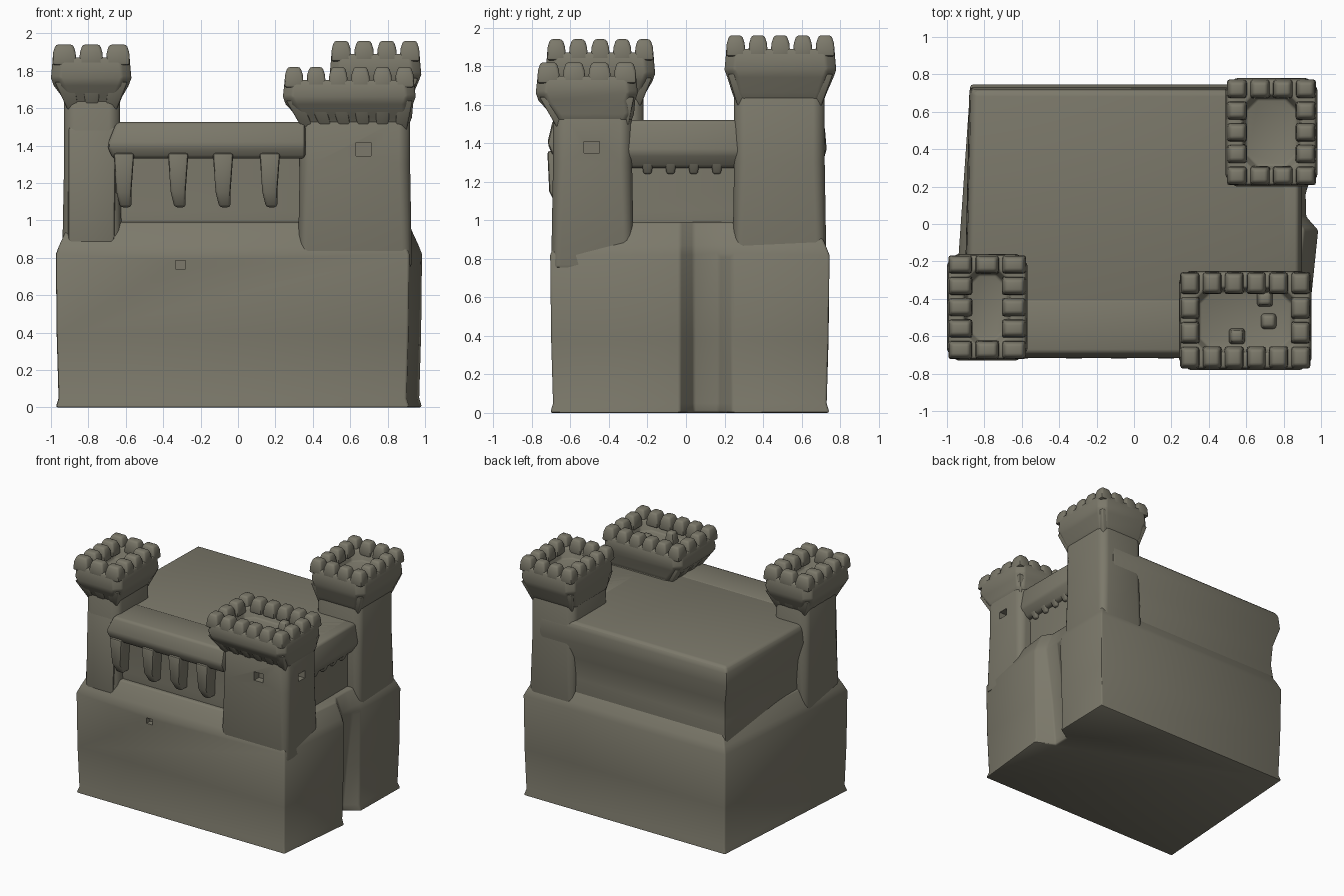
import bpy, bmesh
from math import radians

cube = bpy.data.objects.get("Cube")
if cube:
    bpy.data.objects.remove(cube, do_unlink=True)

# One weathered stone colour
stone = bpy.data.materials.new("olive_grey_stone")
stone.use_nodes = True
STONE = (0.2, 0.19, 0.145, 1)
stone.diffuse_color = STONE
bsdf = stone.node_tree.nodes["Principled BSDF"]
bsdf.inputs["Base Color"].default_value = STONE
bsdf.inputs["Roughness"].default_value = 0.9


def rect(r, inset=0, cut=0):
    """Rectangle outline (x0, x1, y0, y1), optionally with cut corners."""
    x0, x1, y0, y1 = r[0] + inset, r[1] - inset, r[2] + inset, r[3] - inset
    if not cut:
        return [(x0, y0), (x1, y0), (x1, y1), (x0, y1)]
    return [(x0 + cut, y0), (x1 - cut, y0), (x1, y0 + cut), (x1, y1 - cut),
            (x1 - cut, y1), (x0 + cut, y1), (x0, y1 - cut), (x0, y0 + cut)]


def around(cx, cy, hx, hy):
    return rect((cx - hx, cx + hx, cy - hy, cy + hy))


def loft(name, stacks, soft=0.02):
    """Closed shells, each a stack of (outline, height) rings, with soft edges."""
    bm = bmesh.new()
    for stack in stacks:
        rings = [[bm.verts.new((x, y, z)) for x, y in pts] for pts, z in stack]
        n = len(rings[0])
        for a, b in zip(rings, rings[1:]):
            for i in range(n):
                j = (i + 1) % n
                bm.faces.new((a[i], a[j], b[j], b[i]))
        bm.faces.new(rings[0][::-1])
        bm.faces.new(rings[-1])
    bmesh.ops.recalc_face_normals(bm, faces=bm.faces[:])
    if soft:
        edges = [e for e in bm.edges if e.calc_face_angle(0) > radians(28)]
        bmesh.ops.bevel(bm, geom=edges, offset=soft, segments=2, profile=0.5,
                        affect='EDGES', clamp_overlap=True)
    mesh = bpy.data.meshes.new(name)
    bm.to_mesh(mesh)
    bm.free()
    mesh.materials.append(stone)
    obj = bpy.data.objects.new(name, mesh)
    bpy.context.collection.objects.link(obj)
    return obj


def select(obj):
    bpy.ops.object.select_all(action='DESELECT')
    obj.select_set(True)
    bpy.context.view_layer.objects.active = obj


def carve(obj, *boxes):
    """Sink rectangular openings into a part."""
    for r, z0, z1 in boxes:
        cutter = loft("opening_cutter", [[(rect(r), z0), (rect(r), z1)]], 0)
        cutter.hide_render = True
        mod = obj.modifiers.new("opening", 'BOOLEAN')
        mod.operation, mod.solver, mod.object = 'DIFFERENCE', 'EXACT', cutter
        select(obj)
        bpy.ops.object.modifier_apply(modifier=mod.name)
        bpy.data.objects.remove(cutter, do_unlink=True)


def rim_cells(r, n, m):
    """Centres and half sizes of the border cells of an n by m grid."""
    w, d = (r[1] - r[0]) / n, (r[3] - r[2]) / m
    return [(r[0] + (i + .5) * w, r[2] + (j + .5) * d, w / 2, d / 2)
            for i in range(n) for j in range(m)
            if i in (0, n - 1) or j in (0, m - 1)]


def tower(name, shaft, head, base, flare, brim, top):
    """Shaft, flared hollow head, bracket ring and battlements."""
    body = loft(name + "_shaft", [[(rect(shaft, -.01, .03), base),
                                   (rect(shaft, 0, .04), 1.3),
                                   (rect(shaft, 0, .04), flare + .06)]])
    loft(name + "_head", [[(rect(shaft, .01, .04), flare),
                           (rect(shaft, -.01, .04), flare + .05),
                           (rect(head, .015, .05), brim),
                           (rect(head, 0, .05), brim + .04),
                           (rect(head, .01, .05), top - .07),
                           (rect(head, .09, .06), top - .07),
                           (rect(head, .11, .06), top - .15)]], .012)
    n, m = (max(3, round((head[k + 1] - head[k]) / .125)) for k in (0, 2))
    loft(name + "_battlements", [
        [(around(x, y, hx - .006, hy - .006), top - .11),
         (around(x, y, hx - .012, hy - .012), top - .04),
         (around(x, y, hx - .025, hy - .025), top)]
        for x, y, hx, hy in rim_cells(head, n, m)], .014)
    low, high = rim_cells(shaft, n, m), rim_cells(head, n, m)
    loft(name + "_brackets", [
        [(around(a[0], a[1], a[2] * .6, a[3] * .6), flare - .02),
         (around(b[0], b[1], b[2] * .72, b[3] * .72), brim + .02)]
        for a, b in zip(low, high)], .008)
    return body


# Lower block, with a tapering groove in the right wall
def footing(g, groove):
    return [(-.97 + g, -.7 + g), (.91 - g, -.7 + g), (.98 - g, -.03),
            (groove, .04), (groove, .17), (.94 - g, .24),
            (.95 - g, .74 - g), (-.87 + g, .74 - g)]


lower = loft("lower_block", [[(footing(-.005, .83), 0), (footing(.01, .83), .05),
                              (footing(0, .86), .38), (footing(-.005, .92), .82),
                              (footing(.015, .91), .87), (footing(.07, .86), .99)]], .012)
carve(lower, ((-.335, -.28, -.8, -.66), .74, .785))


# Upper block, pinched below the roof edge
def hall(g):
    return [(-.91 + g, -.6), (.82, -.6), (.82, .73 - g), (-.88 + g, .73 - g)]


loft("upper_block", [[(hall(.03), .86), (hall(.05), 1.05), (hall(.04), 1.22),
                      (hall(0), 1.37), (hall(.01), 1.49), (hall(.03), 1.52)]])

# Towers
tower("left_front_tower", (-.93, -.63, -.66, -.22), (-1, -.57, -.73, -.16),
      .8, 1.61, 1.72, 1.94)
tower("back_tower", (.52, .92, .25, .72), (.49, .98, .2, .78),
      .7, 1.61, 1.74, 1.96)
short = tower("short_front_tower", (.33, .92, -.69, -.28), (.24, .95, -.78, -.25),
              .75, 1.5, 1.62, 1.82)
carve(short, ((.63, .71, -.8, -.63), 1.345, 1.415),
      ((.86, 1, -.53, -.45), 1.35, 1.41))

# Wall left of the front recess
loft("front_recess_jamb", [[(rect((-.91, -.66, -.68, -.3)), .8),
                            (rect((-.91, -.65, -.66, -.3)), 1.5)]])

# Overhanging front gallery on long brackets
loft("front_gallery", [[(rect((-.67, .36, -.69, -.4)), 1.33),
                        (rect((-.7, .36, -.72, -.4)), 1.4),
                        (rect((-.65, .36, -.69, -.4)), 1.525)]])
loft("front_gallery_brackets", [
    [(around(x + .01, -.62, .03, .05), 1.07), (around(x, -.64, .04, .07), 1.15),
     (around(x, -.65, .055, .07), 1.36)] for x in (-.61, -.32, -.08, .17)], .015)

# Right wall gallery on small brackets
loft("right_gallery", [[(rect((.6, .85, -.32, .3)), 1.27),
                        (rect((.6, .9, -.32, .3)), 1.35),
                        (rect((.6, .88, -.32, .3)), 1.52)]])
loft("right_gallery_brackets", [
    [(around(.82, y, .02, .02), 1.24), (around(.85, y, .04, .04), 1.35)]
    for y in (-.2, -.08, .04, .16)], .01)

# Loose stones inside the short tower
loft("loose_stones", [
    [(around(x, y, .045, .045), 1.65), (around(x, y, .03, .03), 1.65 + h)]
    for x, y, h in ((.55, -.6, .11), (.72, -.52, .07), (.7, -.4, .09))], .015)

# Smooth stone with crisp creases
for obj in list(bpy.context.collection.objects):
    if obj.type == 'MESH' and stone.name in obj.data.materials:
        select(obj)
        bpy.ops.object.shade_smooth_by_angle(angle=radians(42))
